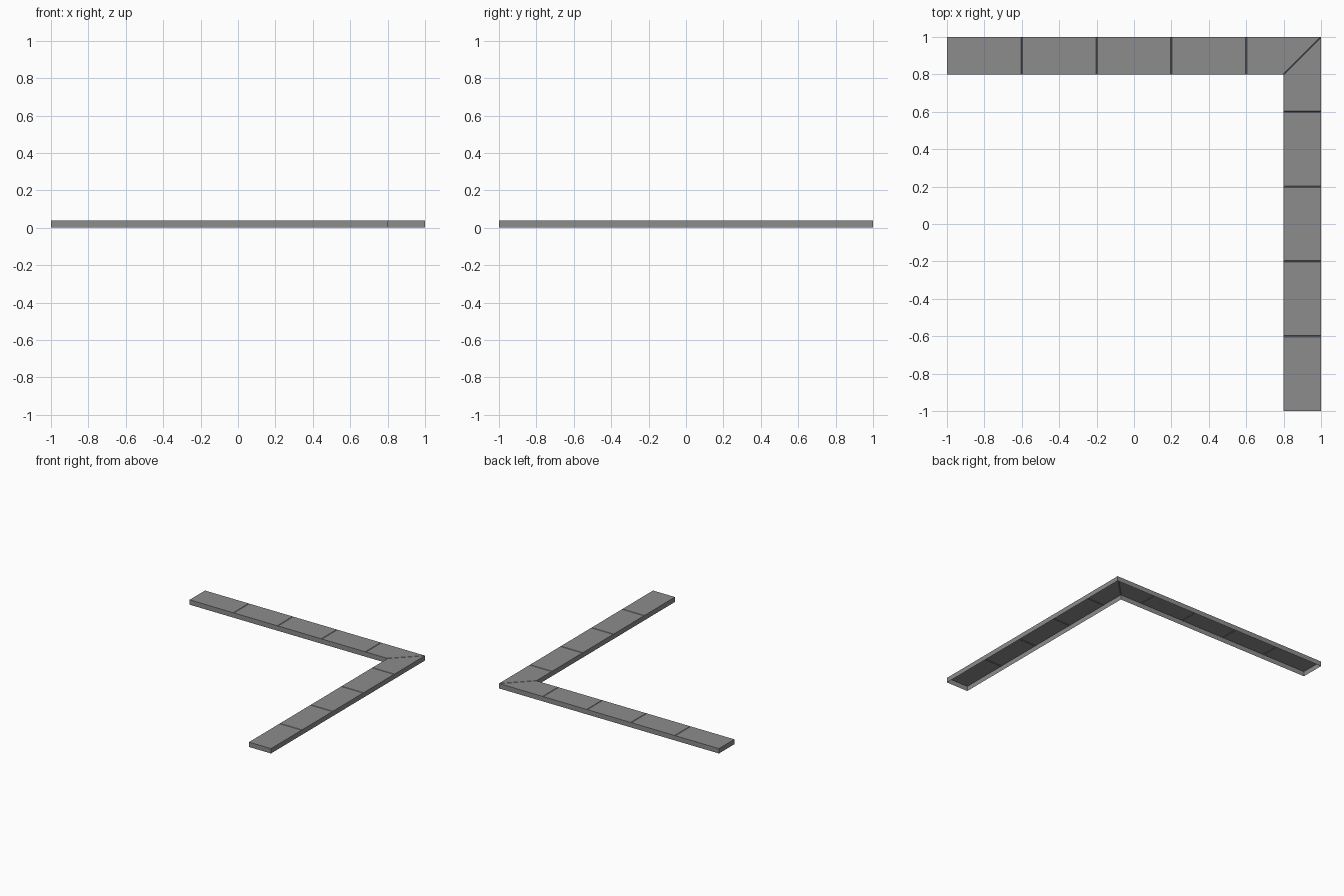
import bpy

if "Cube" in bpy.data.objects:
    bpy.data.objects.remove(bpy.data.objects["Cube"])

H = 0.04   # kerb height
W = 0.2    # strip width
G = 0.004  # half width and depth of the scored joints

stone = bpy.data.materials.new("dark_grey_stone")
stone.diffuse_color = (0.265, 0.265, 0.265, 1)
stone.use_nodes = True
stone.node_tree.nodes["Principled BSDF"].inputs["Base Color"].default_value = stone.diffuse_color


def make(name, verts, faces):
    mesh = bpy.data.meshes.new(name)
    mesh.from_pydata(verts, [], faces)
    mesh.materials.append(stone)
    mesh.update()
    ob = bpy.data.objects.new(name, mesh)
    bpy.context.collection.objects.link(ob)
    return ob


# Side walls: one thin skirt around the L outline, open underneath
inner = 1 - W
outline = [(-1, 1), (-1, inner), (inner, inner), (inner, -1), (1, -1), (1, 1)]
n = len(outline)
make("side_walls",
     [(x, y, 0) for x, y in outline] + [(x, y, H) for x, y in outline],
     [(i, (i + 1) % n, n + (i + 1) % n, n + i) for i in range(n)])

# Top panels: slabs along each arm with V-scored joints, mitred at the corner
joints = [-1, -0.6, -0.2, 0.2, 0.6]
for i, a in enumerate(joints):
    last = i == len(joints) - 1
    b_in, b_out = (inner, 1) if last else (joints[i + 1],) * 2
    g_start = G if i else 0
    # rows across the strip: groove bottom, flat start, flat end, groove bottom
    rows = [(a + g_start, a + g_start, H),
            (b_in - G, b_out - G, H),
            (b_in, b_out, H - G)]
    if i:
        rows.insert(0, (a, a, H - G))
    verts = [v for xi, xo, z in rows for v in ((xi, inner, z), (xo, 1, z))]
    faces = [(2 * k, 2 * k + 2, 2 * k + 3, 2 * k + 1) for k in range(len(rows) - 1)]
    make(f"back_top_panel_{i + 1}", verts, faces)
    # the right arm is the same panel reflected across the diagonal
    make(f"right_top_panel_{i + 1}", [(y, x, z) for x, y, z in verts],
         [f[::-1] for f in faces])
